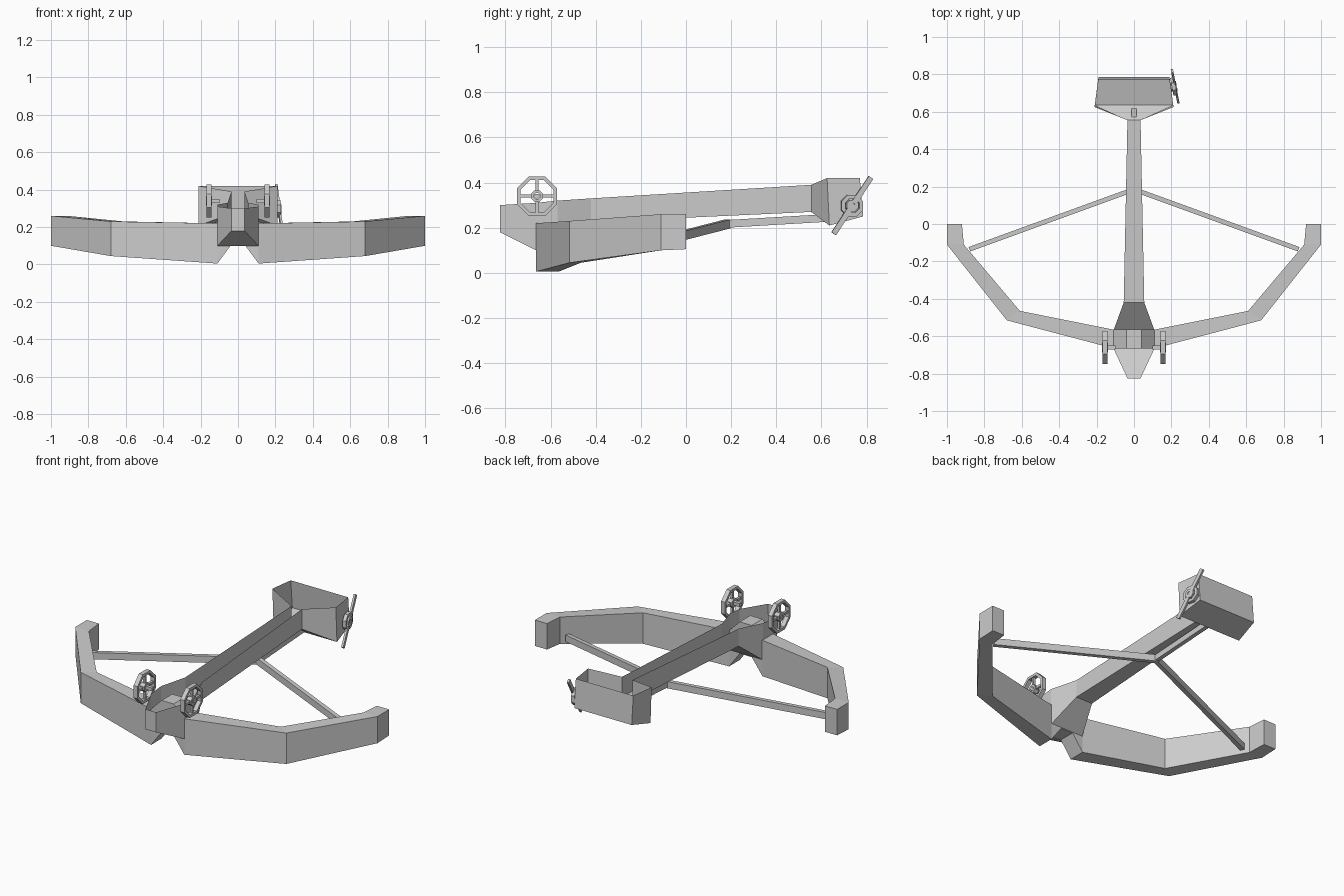
import bpy, bmesh, math
from mathutils import Vector, Matrix

cube = bpy.data.objects.get("Cube")
if cube:
    bpy.data.objects.remove(cube, do_unlink=True)

GREY = (0.6, 0.6, 0.6, 1)
mat = bpy.data.materials.new("plain grey")
mat.use_nodes = True
mat.diffuse_color = GREY
mat.node_tree.nodes["Principled BSDF"].inputs["Base Color"].default_value = GREY


def finish(name, bm, fix_normals=True):
    if fix_normals:
        bmesh.ops.recalc_face_normals(bm, faces=bm.faces)
    mesh = bpy.data.meshes.new(name)
    bm.to_mesh(mesh)
    bm.free()
    mesh.materials.append(mat)
    ob = bpy.data.objects.new(name, mesh)
    bpy.context.collection.objects.link(ob)
    return ob


def loft(bm, rings, closed=True, caps=(True, True)):
    """Skin a list of equal-length point rings."""
    rows = [[bm.verts.new(p) for p in ring] for ring in rings]
    n = len(rows[0])
    for a, b in zip(rows, rows[1:]):
        for i in range(n if closed else n - 1):
            j = (i + 1) % n
            bm.faces.new((a[i], a[j], b[j], b[i]))
    for row, cap in zip((rows[0], rows[-1]), caps):
        if cap:
            bm.faces.new(row)


def beam(bm, a, b, width, height):
    """Square bar between two points, its height kept upright."""
    a, b = Vector(a), Vector(b)
    side = (b - a).cross(Vector((0, 0, 1))).normalized() * width / 2
    up = Vector((0, 0, height / 2))
    loft(bm, [[p - side - up, p + side - up, p + side + up, p - side + up]
              for p in (a, b)])


def ring(bm, outer, inner, depth, sides=8):
    """Faceted ring around the x axis."""
    rings = []
    for r, x in ((outer, -1), (outer, 1), (inner, 1), (inner, -1), (outer, -1)):
        rings.append([(x * depth / 2, r * math.cos((i + .5) * math.tau / sides),
                       r * math.sin((i + .5) * math.tau / sides)) for i in range(sides)])
    loft(bm, rings, caps=(False, False))
    bmesh.ops.remove_doubles(bm, verts=bm.verts, dist=1e-5)


def box(bm, size, matrix=Matrix()):
    bmesh.ops.create_cube(bm, size=1, matrix=matrix @ Matrix.Diagonal((*size, 1)))


# Open trough: nose, flared front, long stock and rear box
# (y at floor, y at rim, half width, floor z, rim z)
sections = [(-.825, -.825, .035, .18, .30), (-.665, -.665, .11, .10, .31),
            (-.57, -.57, .11, .10, .32), (-.42, -.42, .055, .225, .33),
            (.555, .555, .035, .27, .39), (.635, .625, .21, .21, .42),
            (.785, .77, .19, .25, .42)]
bm = bmesh.new()
loft(bm, [[(-w, yt, zt), (-w, yb, zb), (w, yb, zb), (w, yt, zt)]
          for yb, yt, w, zb, zt in sections], closed=False)
finish("trough", bm)

# Bow: half the limb as sections from the middle to the tip, then mirrored
# (outer x, outer y, inner x, inner y, low z, high z)
limb = [(.04, -.665, .04, -.565, .10, .29), (.11, -.665, .11, -.565, .005, .22),
        (.68, -.515, .61, -.465, .045, .23), (1, -.11, .91, -.11, .10, .26),
        (1, 0, .92, 0, .105, .26)]
half = [[(ox, oy, lo), (ix, iy, lo), (ix, iy, hi), (ox, oy, hi)]
        for ox, oy, ix, iy, lo, hi in limb]
mirrored = [[(-x, y, z) for x, y, z in r] for r in reversed(half)]
bm = bmesh.new()
loft(bm, mirrored + half)
finish("bow", bm)

# Bowstring and the draw bar under the stock
bm = bmesh.new()
for s in (-1, 1):
    beam(bm, (s * .88, -.135, .135), (0, .185, .217), .025, .04)
finish("bowstring", bm)
bm = bmesh.new()
beam(bm, (0, .18, .217), (0, .62, .243), .025, .034)
finish("draw_bar", bm)

# Spoked hand wheels beside the front
for s, side in ((1, "left"), (-1, "right")):
    bm = bmesh.new()
    ring(bm, .095, .078, .026)
    for k in range(4):
        turn = Matrix.Rotation(k * math.pi / 2, 4, 'X')
        box(bm, (.014, .06, .014), turn @ Matrix.Translation((0, .053, 0)))
    ring(bm, .028, .014, .03)
    box(bm, (.07, .02, .02), Matrix.Translation((-s * .02, 0, 0)))
    bm.transform(Matrix.Translation((s * .155, -.66, .34)))
    finish(side + "_wheel", bm)

# Winch crank on the side of the rear box
bm = bmesh.new()
ring(bm, .052, .034, .02)
ring(bm, .028, .012, .034)
box(bm, (.012, .3, .024), Matrix.Translation((.008, 0, 0)) @ Matrix.Rotation(math.radians(56), 4, 'X'))
bm.transform(Matrix.Translation((.212, .735, .298)) @ Matrix.Rotation(math.radians(11), 4, 'Z'))
finish("winch_crank", bm)
